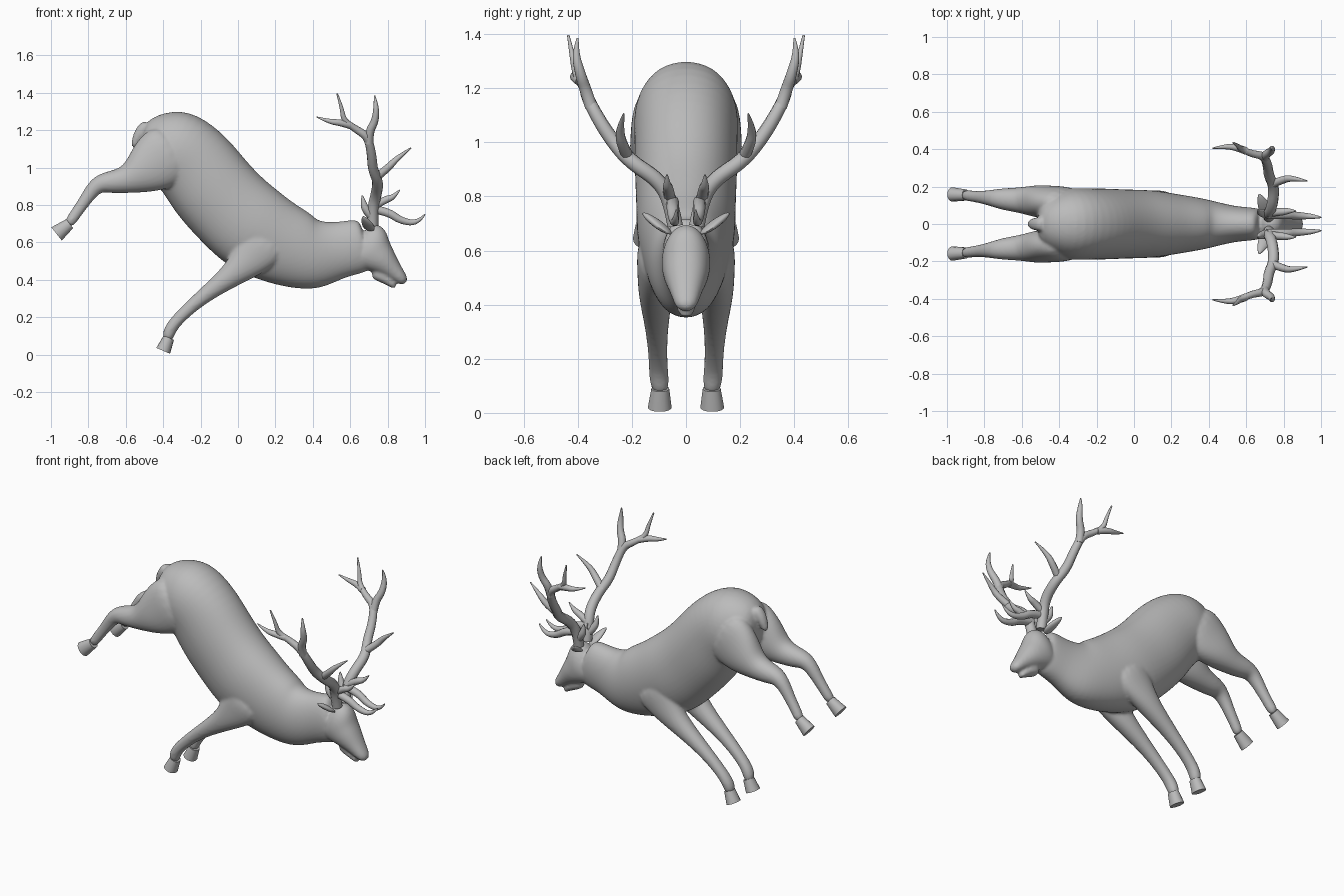
import bpy, bmesh
from math import cos, sin, tau, copysign
from mathutils import Vector

if "Cube" in bpy.data.objects:
    bpy.data.objects.remove(bpy.data.objects["Cube"], do_unlink=True)

grey = bpy.data.materials.new("plain_grey")
grey.use_nodes = True
grey.diffuse_color = (0.5, 0.5, 0.5, 1)
grey.node_tree.nodes["Principled BSDF"].inputs["Base Color"].default_value = grey.diffuse_color


def lerp(pair, t):
    return pair[0] + (pair[1] - pair[0]) * t


def loft(bm, path, squash, cap=1.0, centre=(0, 0), side=1, sides=16):
    """Skin rings square to a path of (x, z, radius); squash is width over radius, first to last."""
    rings = []
    last = len(path) - 1
    for i, (x, z, radius) in enumerate(path):
        before, after = path[max(i - 1, 0)], path[min(i + 1, last)]
        along = Vector((after[0] - before[0], after[1] - before[1])).normalized()
        width = min(cap, radius * lerp(squash, i / last))
        middle = lerp(centre, i / last)
        ring = []
        for k in range(sides):
            across, out = cos(tau * k / sides) * radius, sin(tau * k / sides)
            out = copysign(abs(out) ** 0.9, out) * width
            ring.append(bm.verts.new((x - along.y * across, side * (middle + out), z + along.x * across)))
        rings.append(ring)
    for ring, following in zip(rings, rings[1:]):
        for k in range(sides):
            n = (k + 1) % sides
            bm.faces.new((ring[k], ring[n], following[n], following[k]))
    bm.faces.new(rings[0])
    bm.faces.new(rings[-1])


def finish(bm, name):
    bmesh.ops.recalc_face_normals(bm, faces=bm.faces)
    mesh = bpy.data.meshes.new(name)
    bm.to_mesh(mesh)
    bm.free()
    mesh.materials.append(grey)
    obj = bpy.data.objects.new(name, mesh)
    bpy.context.collection.objects.link(obj)
    bpy.ops.object.select_all(action='DESELECT')
    obj.select_set(True)
    bpy.context.view_layer.objects.active = obj
    bpy.ops.object.shade_smooth_by_angle(angle=0.8)
    return obj


# Trunk and neck, from rump to throat
trunk = [(-.52, 1.12, .1), (-.45, 1.12, .17), (-.35, 1.11, .23), (-.24, 1.03, .23),
         (-.15, .9, .24), (-.04, .78, .24), (.08, .67, .25), (.21, .6, .23), (.34, .55, .21),
         (.43, .53, .19), (.54, .56, .15), (.65, .58, .15), (.69, .59, .13)]
# Head with the upper jaw, the lower jaw, and the tail lying on the rump
head = [(.64, .61, .12), (.7, .58, .14), (.735, .53, .105), (.78, .5, .08),
        (.84, .44, .045), (.9, .38, .027)]
jaw = [(.72, .45, .05), (.8, .4, .026), (.845, .355, .013)]
tail = [(-.48, 1.24, .03), (-.53, 1.19, .03), (-.56, 1.1, .02)]
# Legs, from the body to the pastern
front_leg = [(.17, .64, .15), (.08, .53, .12), (-.01, .44, .07), (-.15, .34, .045),
             (-.26, .25, .035), (-.34, .17, .033), (-.37, .12, .035), (-.38, .07, .025)]
hind_leg = [(-.31, 1.12, .17), (-.43, 1.03, .17), (-.52, .97, .12), (-.6, .93, .07),
            (-.7, .92, .06), (-.76, .91, .045), (-.82, .82, .033), (-.87, .75, .03), (-.91, .69, .03)]

bm = bmesh.new()
loft(bm, trunk, squash=(.93, .57))
loft(bm, head, squash=(.5, 1.4))
loft(bm, jaw, squash=(1, 2))
loft(bm, tail, squash=(1.4, 1))
for side in (1, -1):
    loft(bm, front_leg, squash=(1, 1.1), cap=.065, centre=(.12, .095), side=side)
    loft(bm, hind_leg, squash=(1, 1), cap=.09, centre=(.11, .155), side=side)
body = finish(bm, "body")
rounding = body.modifiers.new("rounding", 'SUBSURF')
rounding.levels = rounding.render_levels = 2
blend = body.modifiers.new("blend", 'REMESH')
blend.mode = 'VOXEL'
blend.voxel_size = 0.009
blend.use_smooth_shade = True
soften = body.modifiers.new("soften", 'SMOOTH')
soften.iterations = 5

# Flared hooves with flat soles
front_hoof = [(-.37, .09, .03), (-.4, .02, .04)]
hind_hoof = [(-.9, .7, .03), (-.97, .645, .045)]

# Antler beam and tines, each with its root radius
beam = [(.72, .04, .69), (.72, .055, .78), (.74, .1, .86), (.75, .2, .925), (.72, .26, .99),
        (.715, .315, 1.07), (.695, .365, 1.165), (.63, .375, 1.205), (.565, .405, 1.25),
        (.555, .42, 1.32), (.53, .435, 1.395)]
branches = {
    "beam": (.03, beam),
    "back_tine": (.02, [(.6, .39, 1.225), (.55, .41, 1.24), (.49, .415, 1.245), (.42, .405, 1.27)]),
    "top_tine": (.024, [(.7, .35, 1.13), (.7, .37, 1.19), (.735, .39, 1.25), (.74, .41, 1.33), (.73, .4, 1.385)]),
    "middle_tine": (.022, [(.73, .21, .94), (.8, .24, .995), (.85, .245, 1.05), (.925, .23, 1.105)]),
    "brow_tine": (.024, [(.71, .05, .78), (.8, .05, .765), (.87, .045, .715), (.96, .04, .7), (1, .035, .75)]),
    "second_tine": (.022, [(.72, .06, .79), (.79, .065, .83), (.83, .07, .84), (.865, .07, .88)]),
    "rear_tine": (.024, [(.715, .05, .74), (.685, .06, .77), (.67, .065, .81), (.665, .07, .85)]),
}

for side, label in ((1, "left"), (-1, "right")):
    bm = bmesh.new()
    loft(bm, front_hoof, squash=(1.1, 1.1), centre=(.095, .097), side=side)
    finish(bm, f"{label}_front_hoof")
    bm = bmesh.new()
    loft(bm, hind_hoof, squash=(1, .85), centre=(.155, .158), side=side)
    finish(bm, f"{label}_hind_hoof")

    # Each branch tapers slowly at first, then to a point
    for name, (root, points) in branches.items():
        curve = bpy.data.curves.new(f"{label}_antler_{name}", 'CURVE')
        curve.dimensions = '3D'
        curve.bevel_depth = 1
        curve.bevel_resolution = 3
        curve.use_fill_caps = True
        curve.resolution_u = 5
        spline = curve.splines.new('NURBS')
        spline.points.add(len(points) - 1)
        for i, (x, y, z) in enumerate(points):
            spline.points[i].co = (x, side * y, z, 1)
            spline.points[i].radius = root * (1 - .85 * (i / (len(points) - 1)) ** 2.5)
        spline.order_u = 3
        spline.use_endpoint_u = True
        curve.materials.append(grey)
        bpy.context.collection.objects.link(bpy.data.objects.new(curve.name, curve))

    # Leaf-shaped ear
    bm = bmesh.new()
    bmesh.ops.create_uvsphere(bm, u_segments=16, v_segments=12, radius=1)
    for v in bm.verts:
        v.co = (v.co.x * .03 * (1 - v.co.z * .45), v.co.y * .015, v.co.z * .068)
    ear = finish(bm, f"{label}_ear")
    ear.location = (.69, side * .108, .7)
    ear.rotation_euler = Vector((-.04, side * .095, .07)).to_track_quat('Z', 'Y').to_euler()
